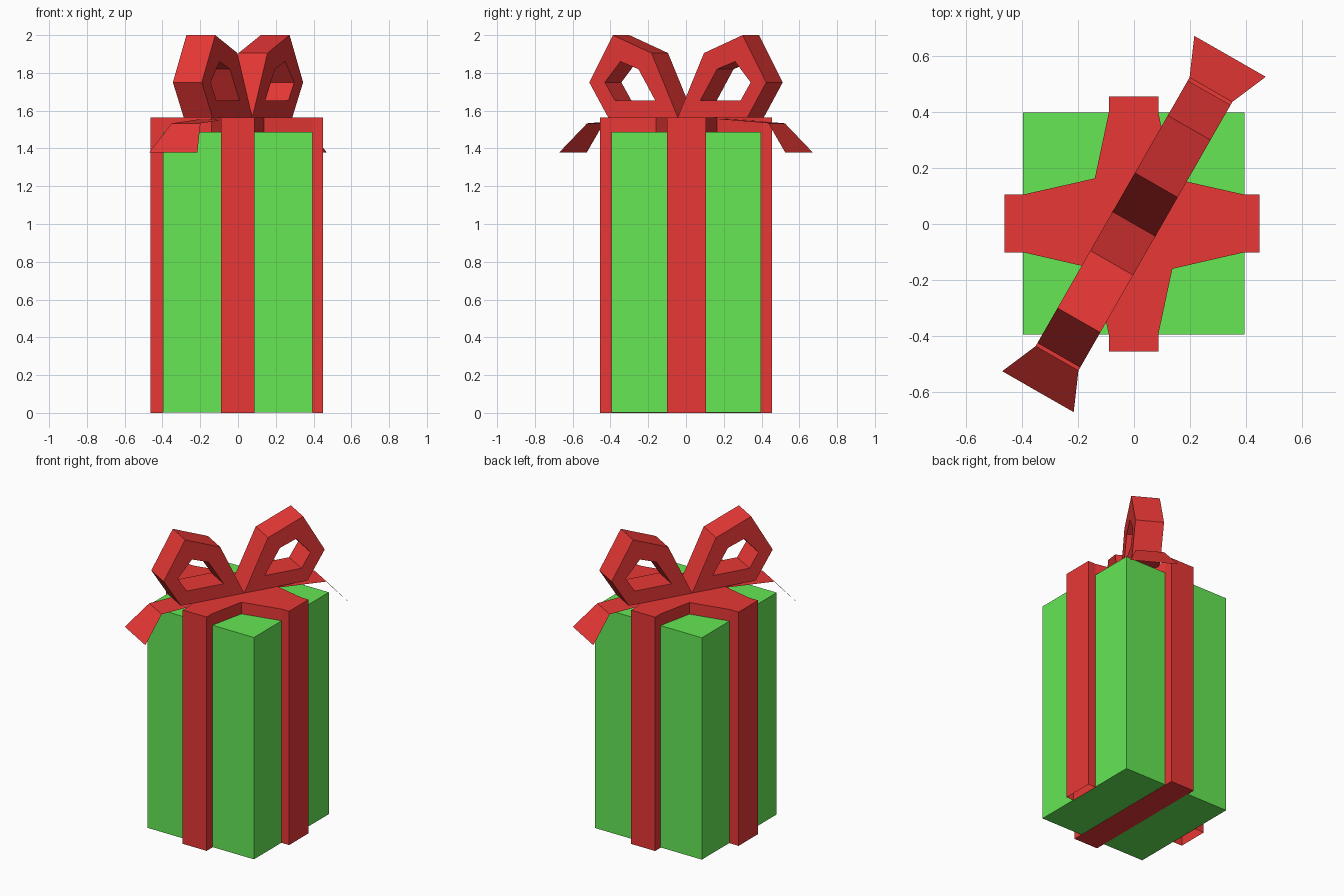
import bpy, bmesh, math

if "Cube" in bpy.data.objects:
    bpy.data.objects.remove(bpy.data.objects["Cube"])


def material(name, rgb):
    m = bpy.data.materials.new(name)
    m.diffuse_color = (*rgb, 1)
    m.use_nodes = True
    m.node_tree.nodes["Principled BSDF"].inputs["Base Color"].default_value = m.diffuse_color
    return m


GREEN = material("green_paper", (0.13, 0.80, 0.09))
RED = material("red_ribbon", (0.80, 0.039, 0.036))


def make(name, verts, faces, mat, closed=True):
    me = bpy.data.meshes.new(name)
    me.from_pydata(verts, [], faces)
    if closed:
        bm = bmesh.new()
        bm.from_mesh(me)
        bmesh.ops.recalc_face_normals(bm, faces=bm.faces)
        bm.to_mesh(me)
        bm.free()
    me.materials.append(mat)
    ob = bpy.data.objects.new(name, me)
    bpy.context.collection.objects.link(ob)
    return ob


def prism(name, outline, z0, z1, mat, bottom=True):
    n = len(outline)
    verts = [(x, y, z) for z in (z0, z1) for x, y in outline]
    faces = [tuple(range(n, 2 * n))]
    if bottom:
        faces.append(tuple(range(n)))
    faces += [(i, (i + 1) % n, n + (i + 1) % n, n + i) for i in range(n)]
    return make(name, verts, faces, mat)


def box(name, x0, x1, y0, y1, z0, z1, mat, bottom=True):
    return prism(name, [(x0, y0), (x1, y0), (x1, y1), (x0, y1)], z0, z1, mat, bottom)


# Wrapped box
BASE, LID, TOP = 0.002, 1.487, 1.565
box("gift_box", -0.396, 0.394, -0.394, 0.398, BASE, LID, GREEN)

# Upright ribbon bands (side ones open below) and the one crossing underneath
box("band_left", -0.463, -0.396, -0.101, 0.105, 0, LID, RED, bottom=False)
box("band_right", 0.394, 0.449, -0.101, 0.105, 0, LID, RED, bottom=False)
box("band_front", -0.09, 0.087, -0.456, -0.394, 0, LID, RED)
box("band_back", -0.09, 0.087, 0.398, 0.456, 0, LID, RED)
box("band_under", -0.09, 0.087, -0.394, 0.398, 0, BASE, RED)

# Ribbon cross on the lid, flaring towards the middle
prism("lid_cross", [
    (0.449, -0.101), (0.449, 0.105), (0.394, 0.105), (0.137, 0.163),
    (0.087, 0.398), (0.087, 0.456), (-0.09, 0.456), (-0.09, 0.398),
    (-0.14, 0.163), (-0.396, 0.105), (-0.463, 0.105), (-0.463, -0.101),
    (-0.396, -0.101), (-0.14, -0.16), (-0.09, -0.394), (-0.09, -0.456),
    (0.087, -0.456), (0.087, -0.394), (0.137, -0.16), (0.394, -0.101),
], LID, TOP, RED)

# Bow: drawn along a diagonal, u along the bow and w across it
ANGLE, HALF = math.radians(60.2), 0.088
C, S = math.cos(ANGLE), math.sin(ANGLE)


def at(u, w, z):
    return (u * C - w * S, u * S + w * C, z)


OUTER = [(0, TOP), (0.16, 1.905), (0.396, 2.0), (0.54, 1.75), (0.425, TOP)]
INNER = [(0.138, 1.655), (0.24, 1.82), (0.35, 1.86), (0.445, 1.75), (0.384, 1.655)]
TAIL = [(0.25, 1.555, HALF), (0.553, 1.533, HALF), (0.69, 1.378, 0.147)]

for side, s in (("back", 1), ("front", -1)):
    # Ring-shaped loop
    n = len(OUTER)
    verts = [at(s * u, w, z) for w in (-HALF, HALF)
             for ring in (OUTER, INNER) for u, z in ring]
    faces = []
    for i in range(n):
        j = (i + 1) % n
        for a, b in ((0, n), (n, 3 * n), (3 * n, 2 * n), (2 * n, 0)):
            faces.append((a + i, a + j, b + j, b + i))
    make("bow_loop_" + side, verts, faces, RED)

    # Flared loose end, a single sheet facing up
    verts = [at(s * u, s * w * k, z) for u, z, w in TAIL for k in (-1, 1)]
    make("bow_tail_" + side, verts, [(0, 2, 3, 1), (2, 4, 5, 3)], RED, closed=False)
